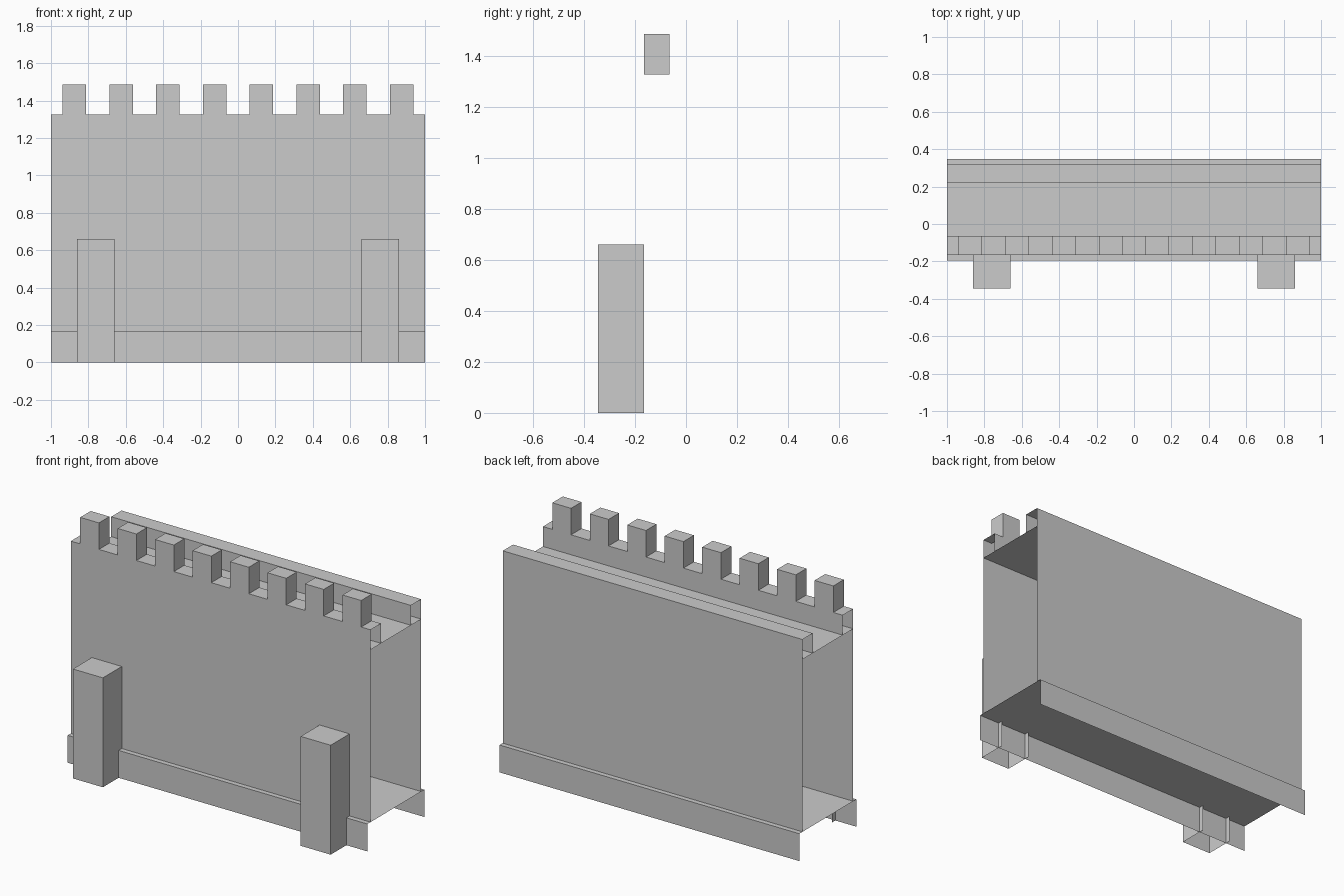
import bpy
import bmesh

if "Cube" in bpy.data.objects:
    bpy.data.objects.remove(bpy.data.objects["Cube"])

PLINTH_Z, WALK_Z, PARAPET_Z, MERLON_Z = 0.165, 1.205, 1.325, 1.485
FRONT, FRONT_IN, BACK_IN, BACK = -0.165, -0.065, 0.22, 0.318


def make_object(name, faces):
    bm = bmesh.new()
    for pts in faces:
        bm.faces.new([bm.verts.new(p) for p in pts])
    bmesh.ops.remove_doubles(bm, verts=bm.verts, dist=1e-5)
    mesh = bpy.data.meshes.new(name)
    bm.to_mesh(mesh)
    bm.free()
    obj = bpy.data.objects.new(name, mesh)
    bpy.context.collection.objects.link(obj)
    return obj


def strip(profile):
    """Run a (y, z) profile along the full length, ends left open."""
    return [[(-1, *a), (1, *a), (1, *b), (-1, *b)]
            for a, b in zip(profile, profile[1:])]


# Plinth: open-ended channel with a flat top
make_object("plinth", strip([(-0.195, 0), (-0.195, PLINTH_Z),
                             (0.348, PLINTH_Z), (0.348, 0)]))

# Walkway slab between the walls
make_object("walkway", strip([(FRONT, WALK_Z), (BACK, WALK_Z)]))

# Back wall with its low inner parapet
make_object("back_wall", strip([(BACK_IN, WALK_Z), (BACK_IN, PARAPET_Z),
                                (BACK, PARAPET_Z), (BACK, PLINTH_Z)]))

# Front wall with eight merlons: stepped top edge, outer and inner faces
steps = [(-1, PARAPET_Z)]
for i in range(8):
    c = -0.875 + 0.25 * i
    steps += [(c - 0.0625, PARAPET_Z), (c - 0.0625, MERLON_Z),
              (c + 0.0625, MERLON_Z), (c + 0.0625, PARAPET_Z)]
steps.append((1, PARAPET_Z))
outer = [(-1, PLINTH_Z), (1, PLINTH_Z)] + steps[::-1]
inner = [(1, WALK_Z), (-1, WALK_Z)] + steps
faces = [[(x, FRONT, z) for x, z in outer], [(x, FRONT_IN, z) for x, z in inner]]
for (x0, z0), (x1, z1) in zip(steps, steps[1:]):
    faces.append([(x0, FRONT, z0), (x1, FRONT, z1),
                  (x1, FRONT_IN, z1), (x0, FRONT_IN, z0)])
make_object("front_wall", faces)

# Buttresses: open at the bottom and against the wall
for side, cx in (("left", -0.76), ("right", 0.76)):
    a, b, y0, y1, h = cx - 0.1, cx + 0.1, -0.345, FRONT, 0.66
    make_object("buttress_" + side, [
        [(a, y0, 0), (b, y0, 0), (b, y0, h), (a, y0, h)],
        [(b, y0, 0), (b, y1, 0), (b, y1, h), (b, y0, h)],
        [(a, y1, 0), (a, y0, 0), (a, y0, h), (a, y1, h)],
        [(a, y0, h), (b, y0, h), (b, y1, h), (a, y1, h)],
    ])
